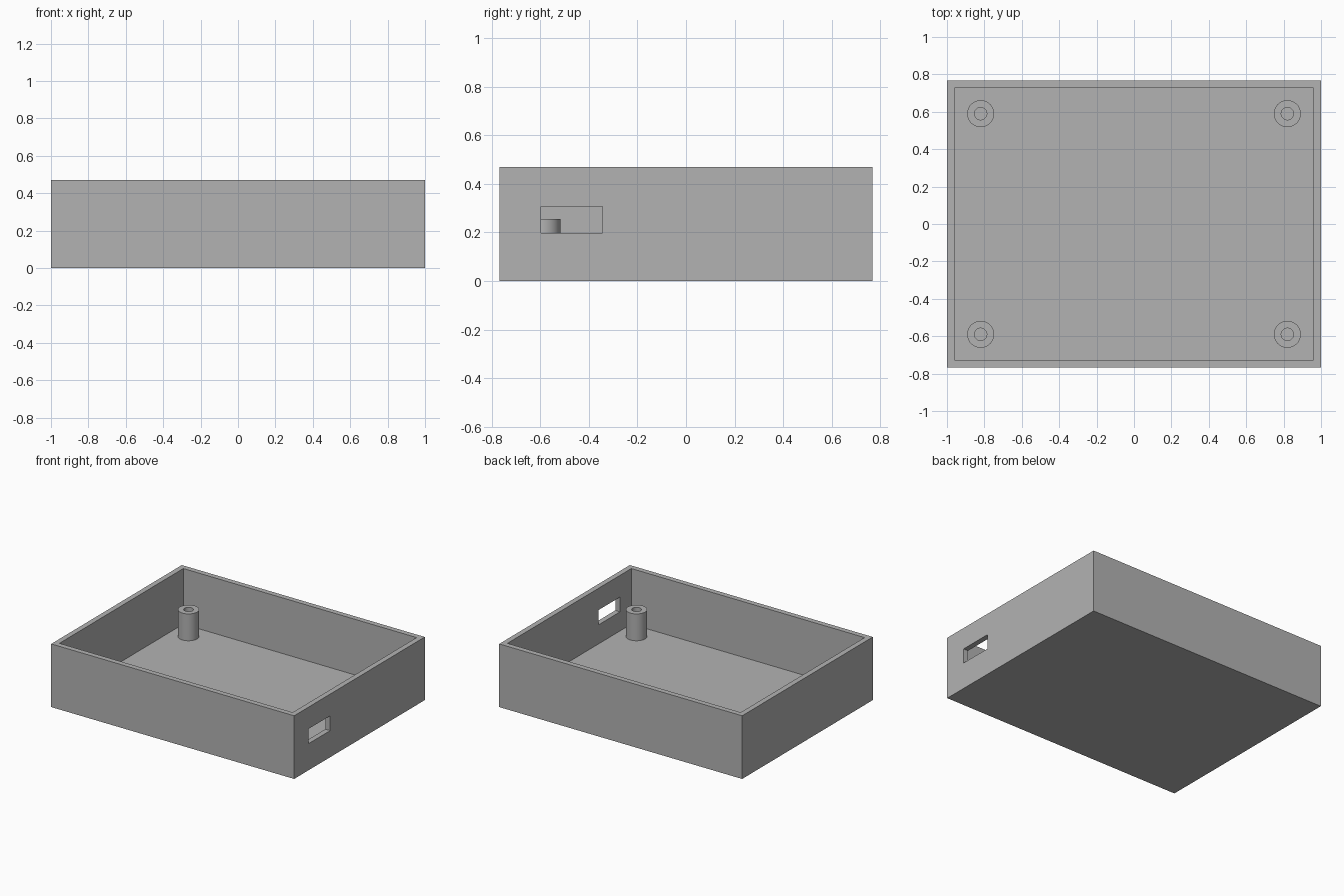
import bpy
import bmesh
import math
from mathutils import Matrix, Vector

if "Cube" in bpy.data.objects:
    bpy.data.objects.remove(bpy.data.objects["Cube"])

HALF_X, HALF_Y, HEIGHT = 1.0, 0.768, 0.47
WALL = 0.056
POST_X, POST_Y, POST_TOP = 0.82, 0.59, 0.256
POST_R, HOLE_R = 0.072, 0.033
SEGMENTS = 48

grey = bpy.data.materials.new("plain grey")
grey.use_nodes = True
colour = (0.45, 0.45, 0.45, 1)
grey.diffuse_color = colour
grey.node_tree.nodes["Principled BSDF"].inputs["Base Color"].default_value = colour


def add_object(name, bm):
    bmesh.ops.recalc_face_normals(bm, faces=bm.faces)
    mesh = bpy.data.meshes.new(name)
    bm.to_mesh(mesh)
    bm.free()
    mesh.materials.append(grey)
    obj = bpy.data.objects.new(name, mesh)
    bpy.context.collection.objects.link(obj)
    return obj


def box(low, high):
    low, high = Vector(low), Vector(high)
    bm = bmesh.new()
    place = Matrix.Translation((low + high) / 2) @ Matrix.Diagonal((*(high - low), 1))
    bmesh.ops.create_cube(bm, size=1, matrix=place)
    return bm


def select_only(obj):
    bpy.ops.object.select_all(action="DESELECT")
    obj.select_set(True)
    bpy.context.view_layer.objects.active = obj


# Open tray: inset the top of a box and push it down to the floor
bm = box((-HALF_X, -HALF_Y, 0), (HALF_X, HALF_Y, HEIGHT))
bm.faces.ensure_lookup_table()
top = max(bm.faces, key=lambda f: f.calc_center_median().z)
bmesh.ops.inset_region(bm, faces=[top], thickness=WALL)
floor = bmesh.ops.extrude_discrete_faces(bm, faces=[top])["faces"][0]
bmesh.ops.translate(bm, verts=floor.verts, vec=(0, 0, WALL - HEIGHT))
tray = add_object("tray", bm)

# Connector opening through the left wall
cutter = add_object("opening_cutter", box((0.92, -0.597, 0.198), (1.1, -0.345, 0.308)))
cutter.hide_render = True
cut = tray.modifiers.new("opening", "BOOLEAN")
cut.operation = "DIFFERENCE"
cut.solver = "EXACT"
cut.object = cutter
select_only(tray)
bpy.ops.object.modifier_apply(modifier=cut.name)
bpy.data.objects.remove(cutter)


# Hollow screw posts: a tube profile spun around its axis
def screw_post(name, x, y):
    bm = bmesh.new()
    profile = [(POST_R, WALL), (POST_R, POST_TOP), (HOLE_R, POST_TOP), (HOLE_R, WALL)]
    verts = [bm.verts.new((x + r, y, z)) for r, z in profile]
    edges = [bm.edges.new(pair) for pair in zip(verts, verts[1:])]
    bmesh.ops.spin(bm, geom=verts + edges, cent=(x, y, 0), axis=(0, 0, 1),
                   angle=math.tau, steps=SEGMENTS)
    bmesh.ops.remove_doubles(bm, verts=bm.verts, dist=0.0005)
    post = add_object(name, bm)
    select_only(post)
    bpy.ops.object.shade_smooth_by_angle(angle=math.radians(30))


for side, sx in (("left", 1), ("right", -1)):
    for end, sy in (("front", -1), ("back", 1)):
        screw_post(f"{end}_{side}_screw_post", sx * POST_X, sy * POST_Y)
